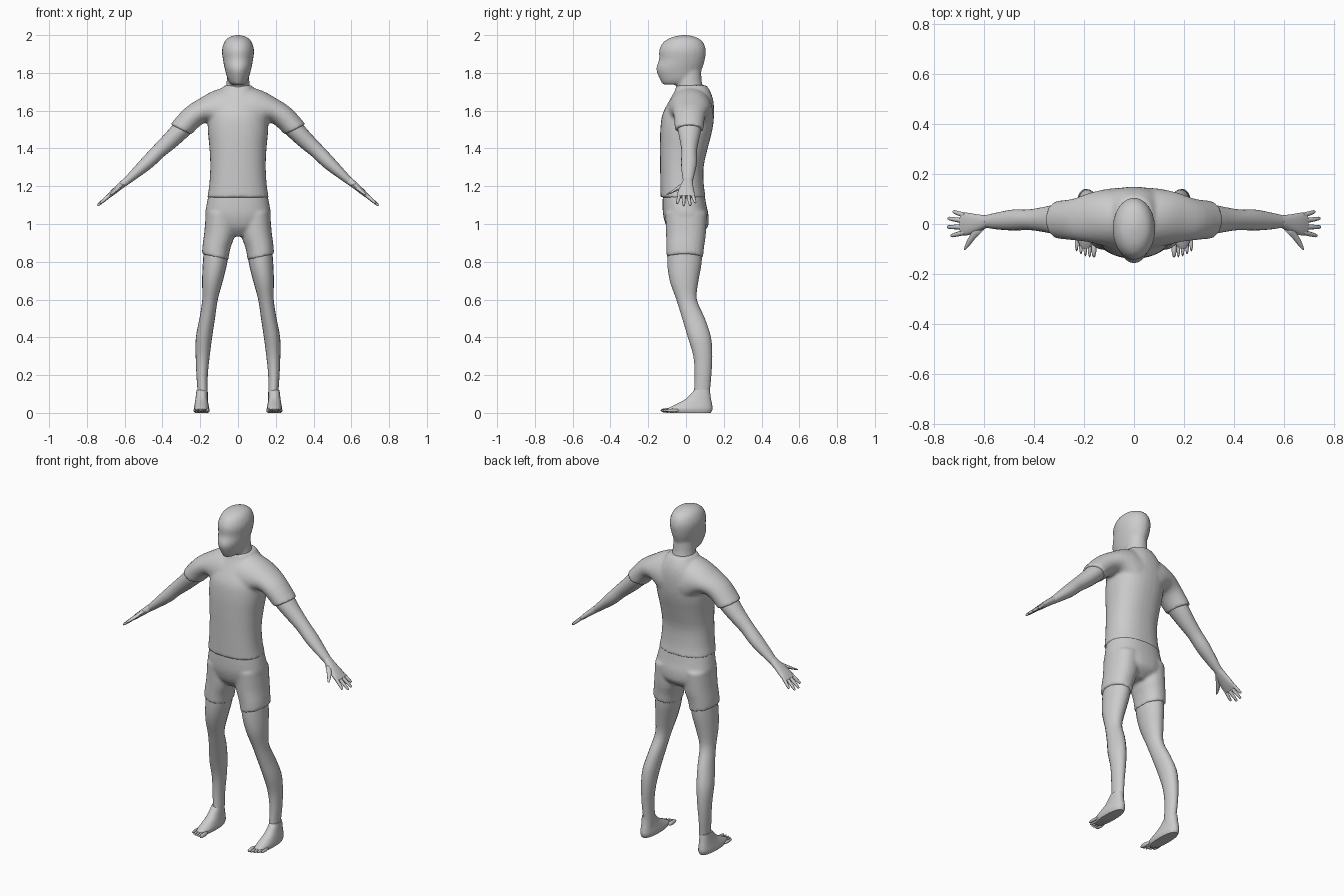
import bpy, bmesh, math
from mathutils import Vector

grey = bpy.data.materials.new("plain grey")
grey.diffuse_color = (0.6, 0.6, 0.6, 1)


def finish(name, bm, mirror=False):
    bmesh.ops.recalc_face_normals(bm, faces=bm.faces[:])
    me = bpy.data.meshes.new(name)
    bm.to_mesh(me)
    bm.free()
    me.materials.append(grey)
    me.shade_smooth()
    me.set_sharp_from_angle(angle=math.radians(50))
    ob = bpy.data.objects.new(name, me)
    bpy.context.scene.collection.objects.link(ob)
    if mirror:
        ob.modifiers.new("mirror", 'MIRROR').use_mirror_merge = False
    return ob


def catmull(a, b, c, d, t):
    return [0.5 * (2 * q + (r - p) * t + (2 * p - 5 * q + 4 * r - s) * t * t
                   + (3 * q - p - 3 * r + s) * t ** 3) for p, q, r, s in zip(a, b, c, d)]


def loft(bm, secs, n=20, p=2.0, steps=3):
    """Sections are (x, y, z, radius u, radius y, tilt); tilt turns the ring about y."""
    rows = []
    for i in range(len(secs) - 1):
        a, b, c, d = (secs[max(0, min(len(secs) - 1, k))] for k in (i - 1, i, i + 1, i + 2))
        rows += [catmull(a, b, c, d, s / steps) for s in range(steps)]
    rows.append(secs[-1])
    rings = []
    for x, y, z, ru, ry, tilt in rows:
        t, ring = math.radians(tilt), []
        for k in range(n):
            ang = 2 * math.pi * k / n
            c, s = math.cos(ang), math.sin(ang)
            u = ru * math.copysign(abs(c) ** (2 / p), c)
            v = ry * math.copysign(abs(s) ** (2 / p), s)
            ring.append(bm.verts.new((x + u * math.cos(t), y + v, z + u * math.sin(t))))
        rings.append(ring)
    for r, q in zip(rings, rings[1:]):
        for k in range(n):
            bm.faces.new((r[k], r[(k + 1) % n], q[(k + 1) % n], q[k]))
    bm.faces.new(rings[0])
    bm.faces.new(rings[-1])


def level(rows, x=0):
    """Horizontal sections from (z, front y, back y, half width)."""
    return [(x, (f + b) / 2, z, w, (b - f) / 2, 0) for z, f, b, w in rows]


def blend(ob, size, passes):
    """Fuse overlapping volumes into one smooth skin."""
    m = ob.modifiers.new("fuse", 'REMESH')
    m.mode, m.voxel_size, m.use_smooth_shade = 'VOXEL', size, True
    s = ob.modifiers.new("soften", 'SMOOTH')
    s.factor, s.iterations = 0.5, passes


# Head and neck
bm = bmesh.new()
loft(bm, level([(1.738, -.122, .03, .036), (1.765, -.138, .06, .054), (1.82, -.158, .085, .07),
                (1.87, -.143, .1, .08), (1.92, -.142, .105, .085), (1.96, -.122, .092, .074),
                (1.985, -.085, .062, .054), (1.998, -.035, .02, .022), (2.0, -.012, -.002, .005)]), 24)
loft(bm, level([(1.64, -.05, .11, .07), (1.72, -.05, .092, .064), (1.76, -.05, .083, .06),
                (1.83, -.05, .08, .055)]), 24)
blend(finish("head", bm), .008, 4)

# Shirt: trunk plus a yoke running from sleeve to sleeve
bm = bmesh.new()
loft(bm, level([(1.14, -.135, .105, .163), (1.2, -.136, .095, .153), (1.3, -.137, .093, .147),
                (1.4, -.138, .115, .151), (1.5, -.136, .14, .16), (1.58, -.125, .149, .155),
                (1.65, -.09, .145, .13), (1.7, -.062, .13, .095), (1.735, -.05, .108, .072)]), 32, 2.3)
half = [(.07, .022, 1.585, .137, .122, 90), (.12, .025, 1.598, .107, .113, 84),
        (.18, .025, 1.6, .068, .098, 68), (.24, .018, 1.567, .062, .083, 42),
        (.303, .017, 1.5, .061, .076, 27)]
flip = [(-x, y, z, r, d, 180 - t) for x, y, z, r, d, t in reversed(half)]
loft(bm, flip + [(0, .02, 1.58, .14, .125, 90)] + half, 28)
blend(finish("shirt", bm), .009, 5)

# Shorts: hips plus two leg tubes
bm = bmesh.new()
loft(bm, level([(1.17, -.122, .096, .152), (1.1, -.124, .108, .167), (1.04, -.12, .12, .173),
                (.98, -.1, .113, .14), (.935, -.06, .06, .05)]), 32, 2.3)
for s in (1, -1):
    loft(bm, [(s * x, y, z, r, d, s * t) for x, y, z, r, d, t in
              [(.092, 0, 1.06, .078, .11, 0), (.098, 0, .95, .081, .106, 4),
               (.114, -.004, .88, .074, .1, 8), (.121, -.006, .825, .072, .097, 13)]], 24, 2.2)
blend(finish("shorts", bm), .009, 4)

# Legs
bm = bmesh.new()
loft(bm, [(.11, -.004, .92, .066, .09, 0), (.121, -.008, .8, .065, .091, 0),
          (.135, -.01, .7, .055, .076, 0), (.148, .003, .6, .041, .054, 0),
          (.163, .04, .5, .041, .06, 0), (.18, .071, .4, .043, .061, 0),
          (.187, .089, .3, .037, .05, 0), (.19, .09, .2, .03, .044, 0),
          (.187, .084, .1, .027, .042, 0), (.19, .086, .05, .03, .045, 0)])
finish("legs", bm, True)

# Feet with five toes each
bm = bmesh.new()
loft(bm, level([(0, -.085, .132, .035), (.02, -.1, .14, .041), (.045, -.055, .138, .037),
                (.075, 0, .132, .032), (.12, .043, .126, .027)], .193), 24, 2.4)
for i in range(5):
    r = .0105 if i == 0 else .0075
    tip = (-.135, -.134, -.13, -.122, -.11)[i]
    new = bmesh.ops.create_uvsphere(bm, u_segments=10, v_segments=8, radius=1)["verts"]
    for v in new:
        v.co = Vector((.16 + .0172 * i + v.co.x * r, tip + .038 + v.co.y * .038,
                       .013 + v.co.z * r * 1.2))
finish("feet", bm, True)

# Arms
bm = bmesh.new()
loft(bm, [(.25, .018, 1.55, .05, .062, 42), (.3, .018, 1.5, .05, .062, 42),
          (.36, .018, 1.44, .045, .05, 44), (.42, .017, 1.385, .039, .041, 46),
          (.48, .016, 1.325, .036, .042, 46), (.55, .012, 1.262, .026, .033, 50),
          (.6, .01, 1.218, .018, .023, 50)])
finish("arms", bm, True)

# Hands: palm, four fingers and a thumb
bm = bmesh.new()
loft(bm, [(.585, .01, 1.232, .02, .024, 50), (.63, .003, 1.195, .017, .036, 50),
          (.665, 0, 1.165, .014, .045, 50), (.69, 0, 1.143, .01, .044, 50)], 16, 2.4)
for y0, y1, x1, z1 in [(.035, .048, .722, 1.112), (.012, .022, .742, 1.098),
                       (-.012, -.012, .744, 1.097), (-.034, -.046, .73, 1.108)]:
    loft(bm, [(.675, y0, 1.157, .01, .01, 50), ((.675 + x1) / 2, (y0 + y1) / 2, (1.157 + z1) / 2, .009, .0095, 50),
              (x1 - .004, y1, z1 + .004, .0065, .007, 50), (x1, y1, z1, .003, .003, 50)], 8, 2, 2)
loft(bm, [(.61, -.012, 1.21, .014, .02, 20), (.64, -.045, 1.186, .012, .017, 20),
          (.663, -.08, 1.166, .009, .011, 20), (.675, -.1, 1.156, .004, .005, 20)], 10, 2, 2)
finish("hands", bm, True)
